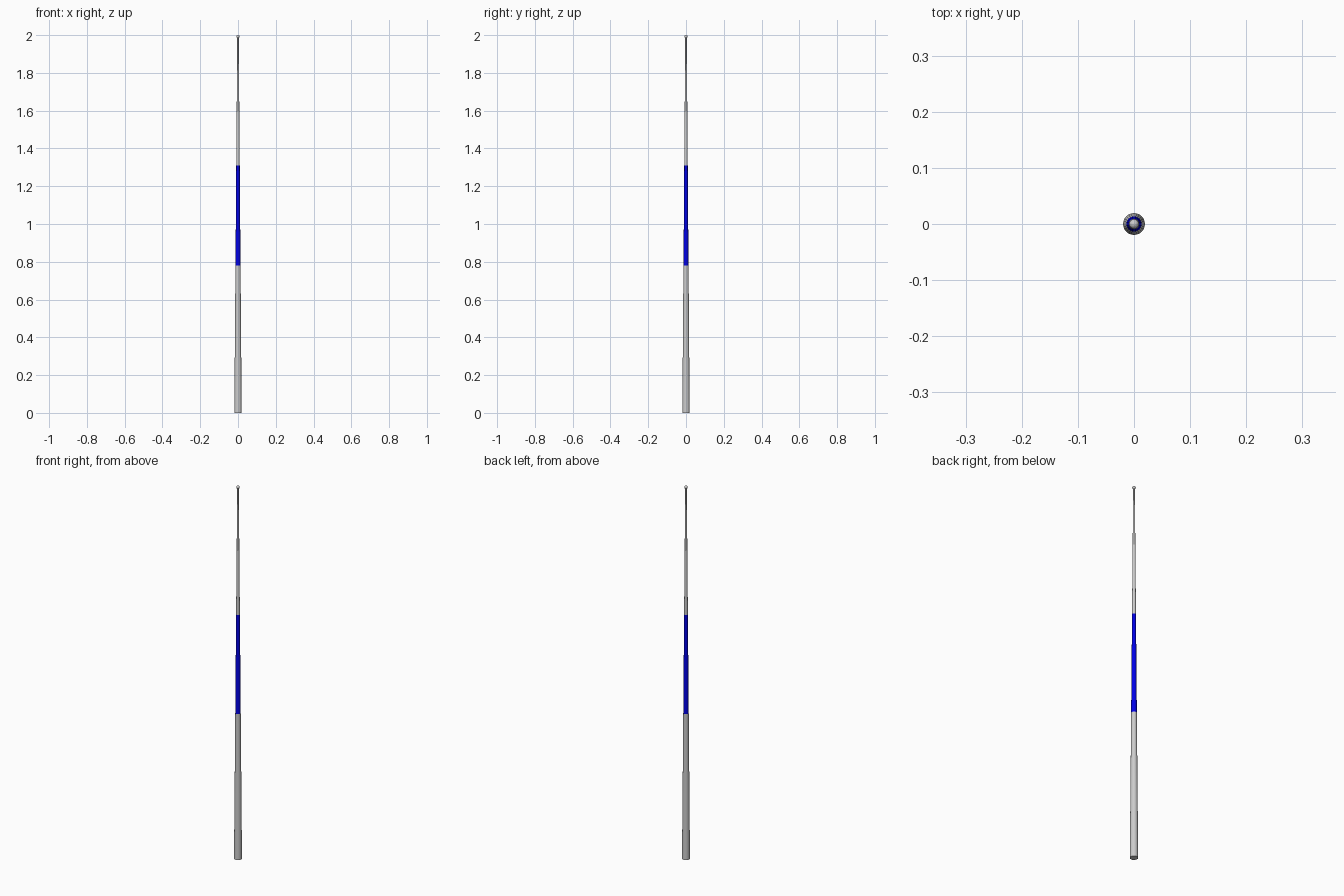
import bpy

if "Cube" in bpy.data.objects:
    bpy.data.objects.remove(bpy.data.objects["Cube"])

SIDES = 24
HEIGHT = 1.985          # top of the tapered shaft
R_BASE, R_TOP = 0.0195, 0.004

blue = bpy.data.materials.new("blue")
blue.diffuse_color = (0.0, 0.0, 0.8, 1)
blue.use_nodes = True
blue.node_tree.nodes["Principled BSDF"].inputs["Base Color"].default_value = blue.diffuse_color


def radius(z):
    return R_BASE + (R_TOP - R_BASE) * z / HEIGHT


def section(name, z0, z1, mat=None):
    # one tapered length of the pole
    bpy.ops.mesh.primitive_cone_add(vertices=SIDES, radius1=radius(z0), radius2=radius(z1),
                                    depth=z1 - z0, location=(0, 0, (z0 + z1) / 2))
    ob = bpy.context.object
    ob.name = name
    if mat:
        ob.data.materials.append(mat)
    bpy.ops.object.shade_smooth_by_angle()


# Lower shaft, blue grip band, upper shaft
section("lower_shaft", 0.0, 0.78)
section("blue_band", 0.78, 1.31, blue)
section("upper_shaft", 1.31, HEIGHT)

# Ball tip
bpy.ops.mesh.primitive_uv_sphere_add(segments=16, ring_count=10, radius=0.0085,
                                     location=(0, 0, 2 - 0.0085))
bpy.context.object.name = "ball_tip"
bpy.ops.object.shade_smooth_by_angle()
